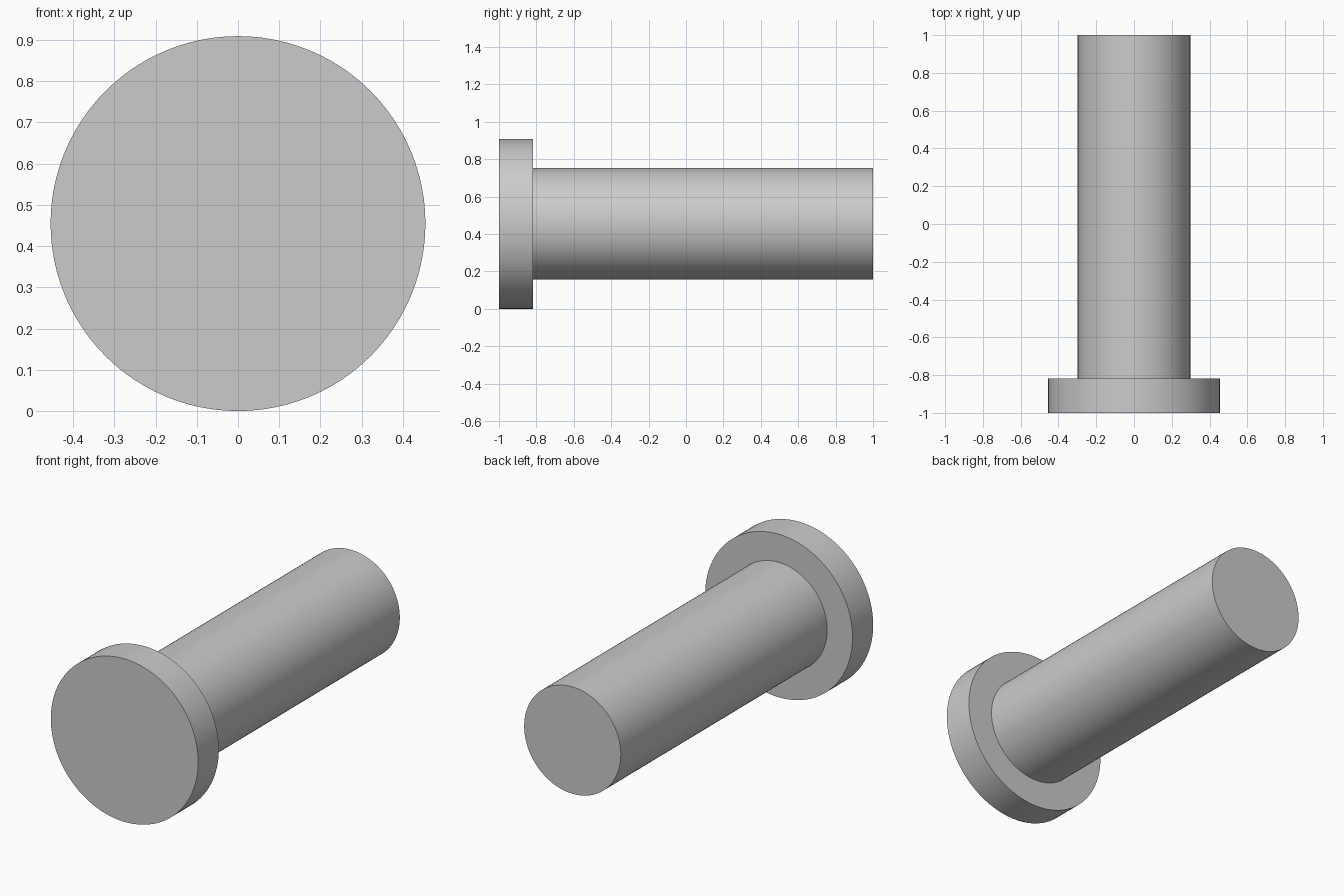
import bpy
from math import radians

cube = bpy.data.objects.get("Cube")
if cube:
    bpy.data.objects.remove(cube, do_unlink=True)

# Plain grey metal
GREY = (0.6, 0.6, 0.6, 1)
metal = bpy.data.materials.new("grey_metal")
metal.use_nodes = True
metal.diffuse_color = GREY
metal.node_tree.nodes["Principled BSDF"].inputs["Base Color"].default_value = GREY

HEAD_RADIUS = 0.4545
SHAFT_RADIUS = 0.298
HEAD_BACK = -0.818


def rod(name, radius, front, back):
    """Smooth capped cylinder lying along y."""
    bpy.ops.mesh.primitive_cylinder_add(
        vertices=96, radius=radius, depth=back - front,
        location=(0, (front + back) / 2, HEAD_RADIUS),
        rotation=(radians(90), 0, 0))
    obj = bpy.context.object
    obj.name = name
    obj.data.materials.append(metal)
    bpy.ops.object.shade_smooth_by_angle(angle=radians(30))
    return obj


# Wide flat head at the front
rod("pin_head", HEAD_RADIUS, -1, HEAD_BACK)

# Long shaft, seated slightly into the head
rod("pin_shaft", SHAFT_RADIUS, HEAD_BACK - 0.01, 1)
